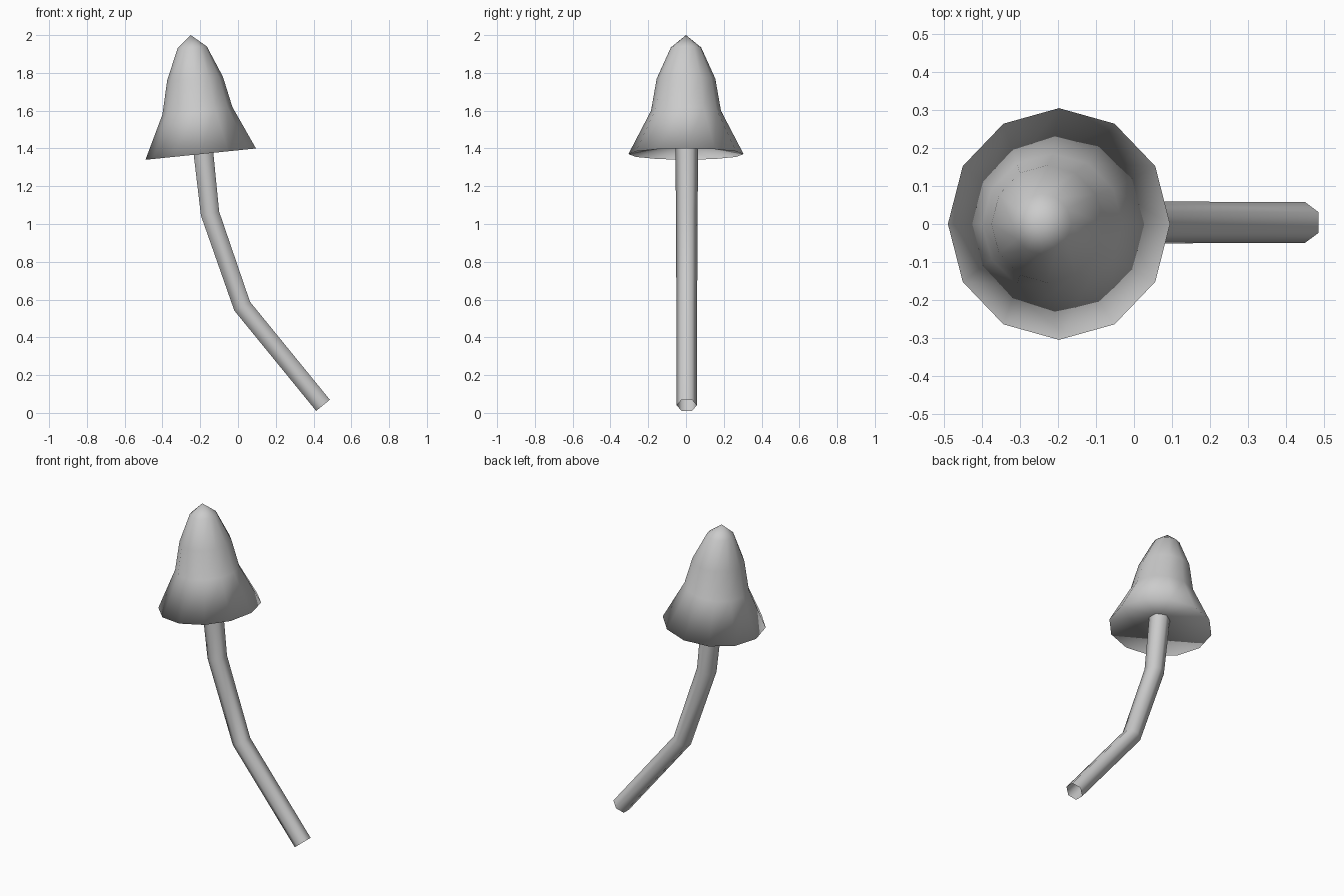
import bpy, bmesh, math
from mathutils import Vector

if "Cube" in bpy.data.objects:
    bpy.data.objects.remove(bpy.data.objects["Cube"])

grey = bpy.data.materials.new("pale_grey")
grey.use_nodes = True
colour = (0.6, 0.6, 0.6, 1)
grey.diffuse_color = colour
grey.node_tree.nodes["Principled BSDF"].inputs["Base Color"].default_value = colour


def ring(bm, left, right, depth, sides, y=0.0):
    """Ring of vertices whose diameter runs from left to right in the xz plane."""
    a, b = Vector((left[0], y, left[1])), Vector((right[0], y, right[1]))
    mid, half = (a + b) / 2, (b - a) / 2
    angles = [math.tau * i / sides for i in range(sides)]
    return [bm.verts.new(mid + half * math.cos(t) + Vector((0, depth * math.sin(t), 0)))
            for t in angles]


def bridge(bm, low, high):
    n = len(low)
    for i in range(n):
        j = (i + 1) % n
        bm.faces.new((low[i], low[j], high[j], high[i]))


def fan(bm, loop, point):
    tip = bm.verts.new(point)
    for i, v in enumerate(loop):
        bm.faces.new((v, loop[(i + 1) % len(loop)], tip))


def finish(bm, name):
    bmesh.ops.recalc_face_normals(bm, faces=bm.faces)
    mesh = bpy.data.meshes.new(name)
    bm.to_mesh(mesh)
    bm.free()
    mesh.materials.append(grey)
    mesh.shade_smooth()
    obj = bpy.data.objects.new(name, mesh)
    bpy.context.collection.objects.link(obj)


# Cap: tilted rings from the flared rim up to the tip, with a hollow underside
bm = bmesh.new()
profile = [((-0.49, 1.34), (0.095, 1.4), 0.305),
           ((-0.4, 1.58), (-0.03, 1.62), 0.185),
           ((-0.375, 1.76), (-0.08, 1.78), 0.155),
           ((-0.32, 1.93), (-0.165, 1.94), 0.08)]
rings = [ring(bm, a, b, d, 12) for a, b, d in profile]
for low, high in zip(rings, rings[1:]):
    bridge(bm, low, high)
fan(bm, rings[-1], (-0.25, 0, 2.0))
fan(bm, rings[0], (-0.19, 0, 1.43))
finish(bm, "cap")

# Stem: bent six-sided tube, open at the foot
bm = bmesh.new()
path = [(0.45, 0.04), (0.022, 0.565), (-0.148, 1.055), (-0.19, 1.44)]
radii = [0.054, 0.055, 0.057, 0.061]
points = [Vector(p) for p in path]
hoops = []
for i, (p, r) in enumerate(zip(points, radii)):
    before = (p - points[i - 1]).normalized() if i else Vector((0, 0))
    after = (points[i + 1] - p).normalized() if i + 1 < len(points) else Vector((0, 0))
    along = (before + after).normalized()
    across = Vector((along.y, -along.x)) * r
    hoop = ring(bm, p - across, p + across, r, 12, 0.004)
    # Keep a hexagon with its points to the sides
    bmesh.ops.delete(bm, geom=hoop[::2], context='VERTS')
    hoops.append(hoop[1::2])
for low, high in zip(hoops, hoops[1:]):
    bridge(bm, low, high)
finish(bm, "stem")
